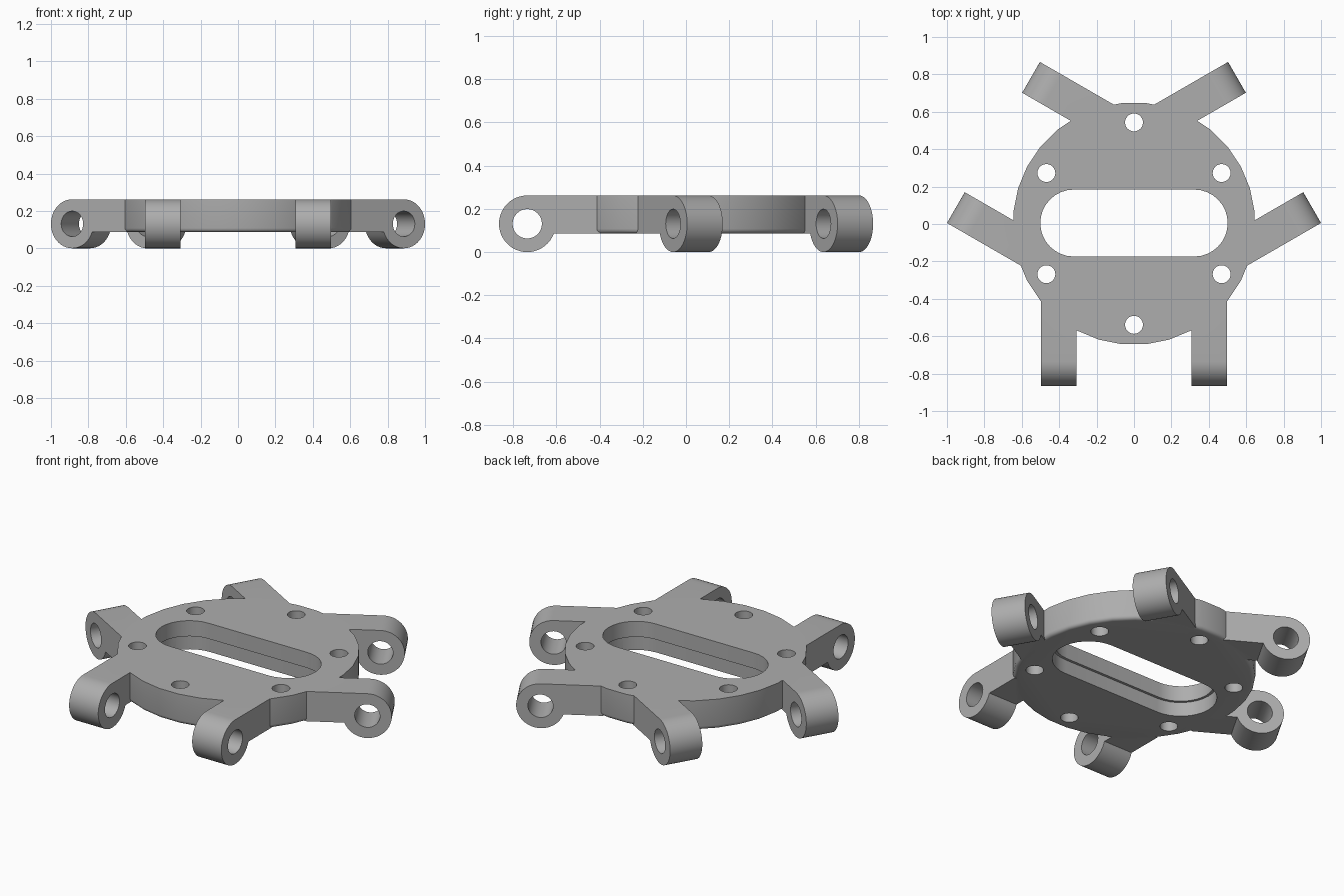
import bpy, bmesh, math
from mathutils import Matrix

cube = bpy.data.objects.get("Cube")
if cube:
    bpy.data.objects.remove(cube)

TOP, BOTTOM = 0.262, 0.086      # plate faces
EYE_R, EYE_Y = 0.131, -0.737    # lug at the end of each arm
ARM_IN, ARM_OUT = 0.307, 0.497  # arm sides

grey = bpy.data.materials.new("grey")
grey.use_nodes = True
grey.diffuse_color = (0.42, 0.42, 0.42, 1)
grey.node_tree.nodes["Principled BSDF"].inputs["Base Color"].default_value = grey.diffuse_color


def add(name, bm, spin=0.0):
    bmesh.ops.recalc_face_normals(bm, faces=bm.faces)
    bm.transform(Matrix.Rotation(spin, 4, "Z"))
    mesh = bpy.data.meshes.new(name)
    bm.to_mesh(mesh)
    bm.free()
    mesh.materials.append(grey)
    obj = bpy.data.objects.new(name, mesh)
    bpy.context.collection.objects.link(obj)
    return obj


def prism(name, outline, start, depth, spin=0.0):
    """Extrude a closed outline from start along depth."""
    bm = bmesh.new()
    face = bm.faces.new([bm.verts.new(start(a, b)) for a, b in outline])
    ext = bmesh.ops.extrude_face_region(bm, geom=[face])["geom"]
    bmesh.ops.translate(bm, vec=depth, verts=[v for v in ext if isinstance(v, bmesh.types.BMVert)])
    return add(name, bm, spin)


def arc(cx, cy, r, a0, a1, n):
    return [(cx + r * math.cos(math.radians(a0 + (a1 - a0) * i / n)),
             cy + r * math.sin(math.radians(a0 + (a1 - a0) * i / n))) for i in range(n + 1)]


def circle(cx, cy, r, n=32):
    return arc(cx, cy, r, 0, 360, n)[:-1]


def upright(name, outline, z0, z1):
    return prism(name, outline, lambda a, b: (a, b, z0), (0, 0, z1 - z0))


def combine(body, tool, operation):
    mod = body.modifiers.new("combine", "BOOLEAN")
    mod.operation, mod.solver, mod.object = operation, "EXACT", tool
    bpy.context.view_layer.objects.active = body
    bpy.ops.object.modifier_apply(modifier=mod.name)
    bpy.data.objects.remove(tool)


# Round hub with a softened lower rim
bm = bmesh.new()
bmesh.ops.create_cone(bm, cap_ends=True, segments=32, radius1=0.648, radius2=0.648, depth=TOP - BOTTOM)
bm.transform(Matrix.Translation((0, 0, (TOP + BOTTOM) / 2)) @ Matrix.Rotation(math.pi / 32, 4, "Z"))
rim = [e for e in bm.edges if all(v.co.z < BOTTOM + 0.01 for v in e.verts)]
bmesh.ops.bevel(bm, geom=rim, offset=0.022, segments=4, profile=0.5, affect="EDGES")
body = add("mounting_plate", bm)

# Three pairs of arms, each ending in a round lug
profile = [(-0.4, BOTTOM), (-0.4, TOP)] + arc(EYE_Y, EYE_R, EYE_R, 90, 340, 32)
profile.append((EYE_Y + math.sqrt(EYE_R ** 2 - (EYE_R - BOTTOM) ** 2), BOTTOM))
for k in range(3):
    for x0 in (ARM_IN, -ARM_OUT):
        spin = k * math.tau / 3
        width = ARM_OUT - ARM_IN
        arm = prism("arm", profile, lambda a, b: (x0, a, b), (width, 0, 0), spin)
        bore = prism("bore", circle(EYE_Y, EYE_R, 0.068), lambda a, b: (x0 - 0.05, a, b),
                     (width + 0.1, 0, 0), spin)
        combine(arm, bore, "DIFFERENCE")
        combine(body, arm, "UNION")


# Long slot, slightly wider in its lower half
def slot(r):
    return arc(0.322, 0.003, r, -90, 90, 16) + arc(-0.322, 0.003, r, 90, 270, 16)


combine(body, upright("slot", slot(0.179), 0, 0.4), "DIFFERENCE")
combine(body, upright("slot_recess", slot(0.194), 0, 0.17), "DIFFERENCE")

# Ring of six bolt holes
for k in range(6):
    a = math.radians(30 + 60 * k)
    hole = upright("bolt_hole", circle(0.541 * math.cos(a), 0.541 * math.sin(a), 0.048, 24), 0, 0.4)
    combine(body, hole, "DIFFERENCE")

body.location.y = 0.002
bpy.ops.object.select_all(action="DESELECT")
body.select_set(True)
bpy.context.view_layer.objects.active = body
bpy.ops.object.shade_smooth_by_angle(angle=math.radians(30))
